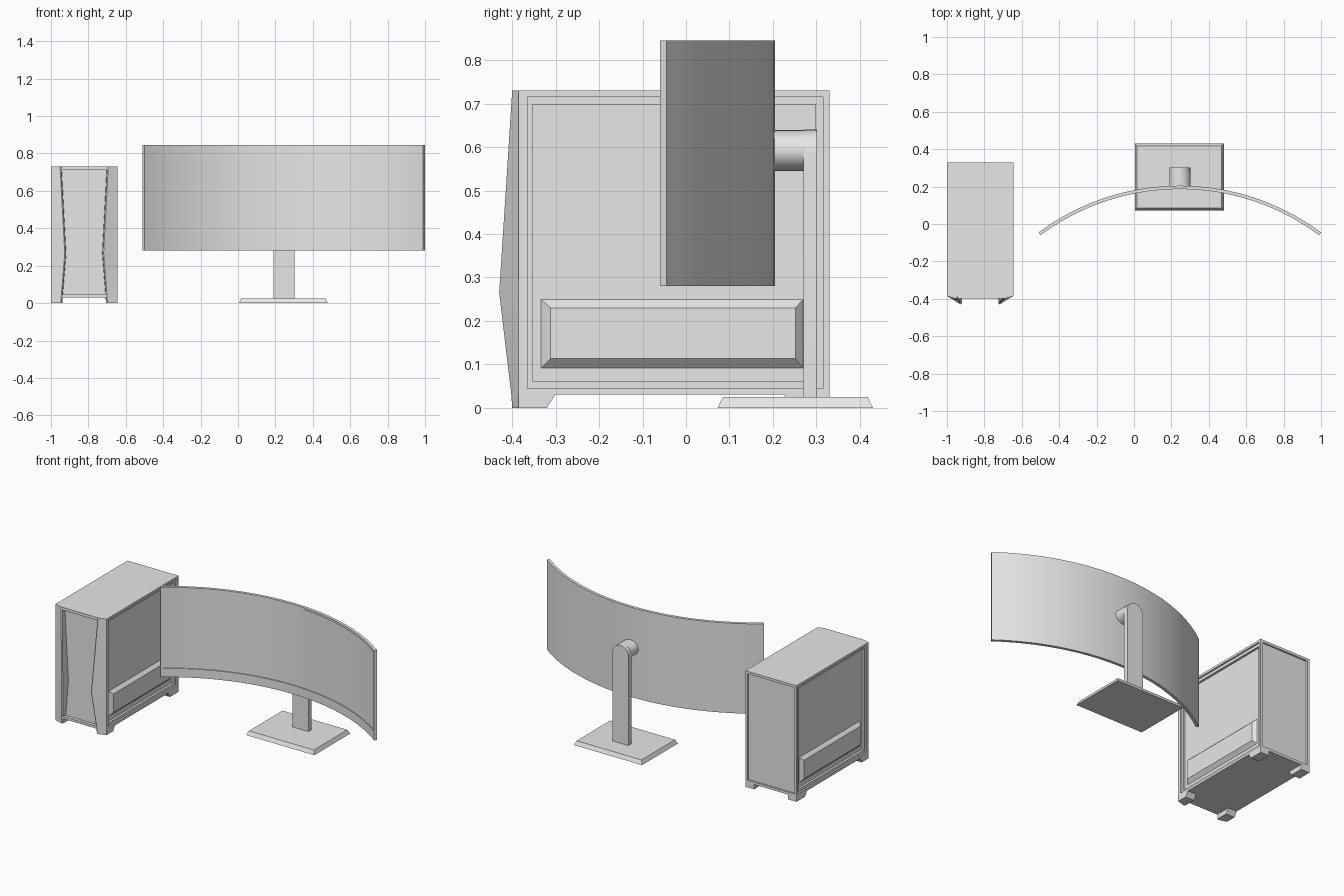
import bpy, bmesh
from math import sin, cos, pi, asin, radians

cube = bpy.data.objects.get("Cube")
if cube:
    bpy.data.objects.remove(cube, do_unlink=True)

grey = bpy.data.materials.new("plain grey")
grey.use_nodes = True
grey.diffuse_color = (0.8, 0.8, 0.8, 1)
grey.node_tree.nodes["Principled BSDF"].inputs["Base Color"].default_value = (0.8, 0.8, 0.8, 1)


def finish(name, bm):
    bmesh.ops.recalc_face_normals(bm, faces=bm.faces)
    mesh = bpy.data.meshes.new(name)
    bm.to_mesh(mesh)
    bm.free()
    mesh.materials.append(grey)
    mesh.shade_smooth()
    mesh.set_sharp_from_angle(angle=radians(25))
    obj = bpy.data.objects.new(name, mesh)
    bpy.context.collection.objects.link(obj)
    return obj


def loft(name, rings):
    """Closed solid through matching rings of points."""
    bm = bmesh.new()
    loops = [[bm.verts.new(p) for p in ring] for ring in rings]
    n = len(loops[0])
    for a, b in zip(loops, loops[1:]):
        for i in range(n):
            j = (i + 1) % n
            bm.faces.new((a[i], a[j], b[j], b[i]))
    bm.faces.new(loops[0])
    bm.faces.new(loops[-1])
    return finish(name, bm)


def rect(x0, x1, y0, y1, z):
    return [(x0, y0, z), (x1, y0, z), (x1, y1, z), (x0, y1, z)]


def side_rect(x, y0, y1, z0, z1):
    return [(x, y0, z0), (x, y1, z0), (x, y1, z1), (x, y0, z1)]


# ---- curved monitor ----
MX, R_OUT, R_MID, R_IN = 0.245, 1.265, 1.253, 1.247
ARC_Y = 0.205 - R_OUT
HALF = asin(0.755 / R_OUT)
BOTTOM, TOP = 0.28, 0.845


def arc_panel(name, a0, a1, r0, r1, z0, z1, steps=20):
    rings = []
    for i in range(steps + 1):
        a = a0 + (a1 - a0) * i / steps
        rings.append([(MX + r * sin(a), ARC_Y + r * cos(a), z)
                      for r, z in ((r0, z0), (r1, z0), (r1, z1), (r0, z1))])
    loft(name, rings)


EDGE = 0.012
arc_panel("screen_panel", -HALF, HALF, R_MID, R_OUT, BOTTOM, TOP)
arc_panel("bezel_bottom", -HALF, HALF, R_IN, R_MID, BOTTOM, 0.335)
arc_panel("bezel_top", -HALF, HALF, R_IN, R_MID, 0.832, TOP)
arc_panel("bezel_right", -HALF, -HALF + EDGE, R_IN, R_MID, 0.335, 0.832, 1)
arc_panel("bezel_left", HALF - EDGE, HALF, R_IN, R_MID, 0.335, 0.832, 1)

# ---- monitor stand ----
loft("stand_base", [rect(0.005, 0.48, 0.073, 0.43, 0),
                    rect(0.017, 0.468, 0.085, 0.418, 0.025)])

W = 0.056
arch = [(MX + W * cos(pi * i / 20), 0.584 + W * sin(pi * i / 20)) for i in range(21)]
outline = arch + [(MX - W, 0.02), (MX + W, 0.02)]
loft("stand_column", [[(x, y, z) for x, z in outline] for y in (0.27, 0.302)])
loft("stand_pivot", [[(MX + W * cos(t * pi / 16), y, 0.592 + 0.047 * sin(t * pi / 16))
                      for t in range(32)] for y in (0.195, 0.275)])

# ---- computer case ----
CX, HW = -0.8225, 0.1775
FRONT, BACK, FLOOR, ROOF = -0.385, 0.33, 0.03, 0.73

bm = bmesh.new()
bmesh.ops.create_cube(bm, size=1)
for v in bm.verts:
    v.co = (CX + 2 * HW * v.co.x, FRONT if v.co.y < 0 else BACK,
            FLOOR if v.co.z < 0 else ROOF)
bm.normal_update()


def recess(face, margin, depth):
    """Cut a straight-walled pocket into a flat face."""
    normal = face.normal.copy()
    bmesh.ops.inset_individual(bm, faces=[face], thickness=margin)
    new = bmesh.ops.extrude_discrete_faces(bm, faces=[face])["faces"][0]
    bmesh.ops.translate(bm, verts=new.verts, vec=-normal * depth)
    bm.normal_update()
    return new


for f in list(bm.faces):
    if abs(f.normal.x) > 0.9:
        recess(recess(f, 0.02, 0.01), 0.025, 0.014)
    elif f.normal.y > 0.9:
        recess(f, 0.022, 0.01)
    elif f.normal.y < -0.9:
        recess(f, 0.017, 0.012)
finish("case_body", bm)

for s, side in ((1, "left"), (-1, "right")):
    # sloped cover along the lower side panel
    x = CX + s * HW
    loft(side + "_side_cover", [side_rect(x - s * 0.03, -0.34, 0.275, 0.085, 0.255),
                                side_rect(x - s * 0.004, -0.312, 0.252, 0.113, 0.23)])

    # angled front wing, widest and deepest below the middle
    rings = []
    for z, inner, ridge_y in ((0, 0.118, -0.40), (0.03, 0.117, -0.402),
                              (0.265, 0.098, -0.43), (ROOF, 0.123, -0.40)):
        rings.append([(CX + s * HW, -0.365, z), (CX + s * HW, -0.385, z),
                      (CX + s * (inner + 0.006), ridge_y, z),
                      (CX + s * inner, ridge_y + 0.004, z),
                      (CX + s * (inner - 0.002), -0.365, z)])
    loft(side + "_front_wing", rings)

    # feet
    xs = sorted((CX + s * HW, CX + s * 0.117))
    loft(side + "_front_foot", [rect(*xs, -0.385, -0.32, 0),
                                rect(*xs, -0.385, -0.30, 0.032)])
    loft(side + "_back_foot", [rect(*xs, 0.245, BACK, 0),
                               rect(*xs, 0.225, BACK, 0.032)])

# lips above and below the front panel
for name, z0, z1 in (("front_top_lip", 0.712, ROOF), ("front_bottom_lip", FLOOR, 0.045)):
    loft(name, [rect(CX - 0.122, CX + 0.122, -0.398, -0.38, z) for z in (z0, z1)])
